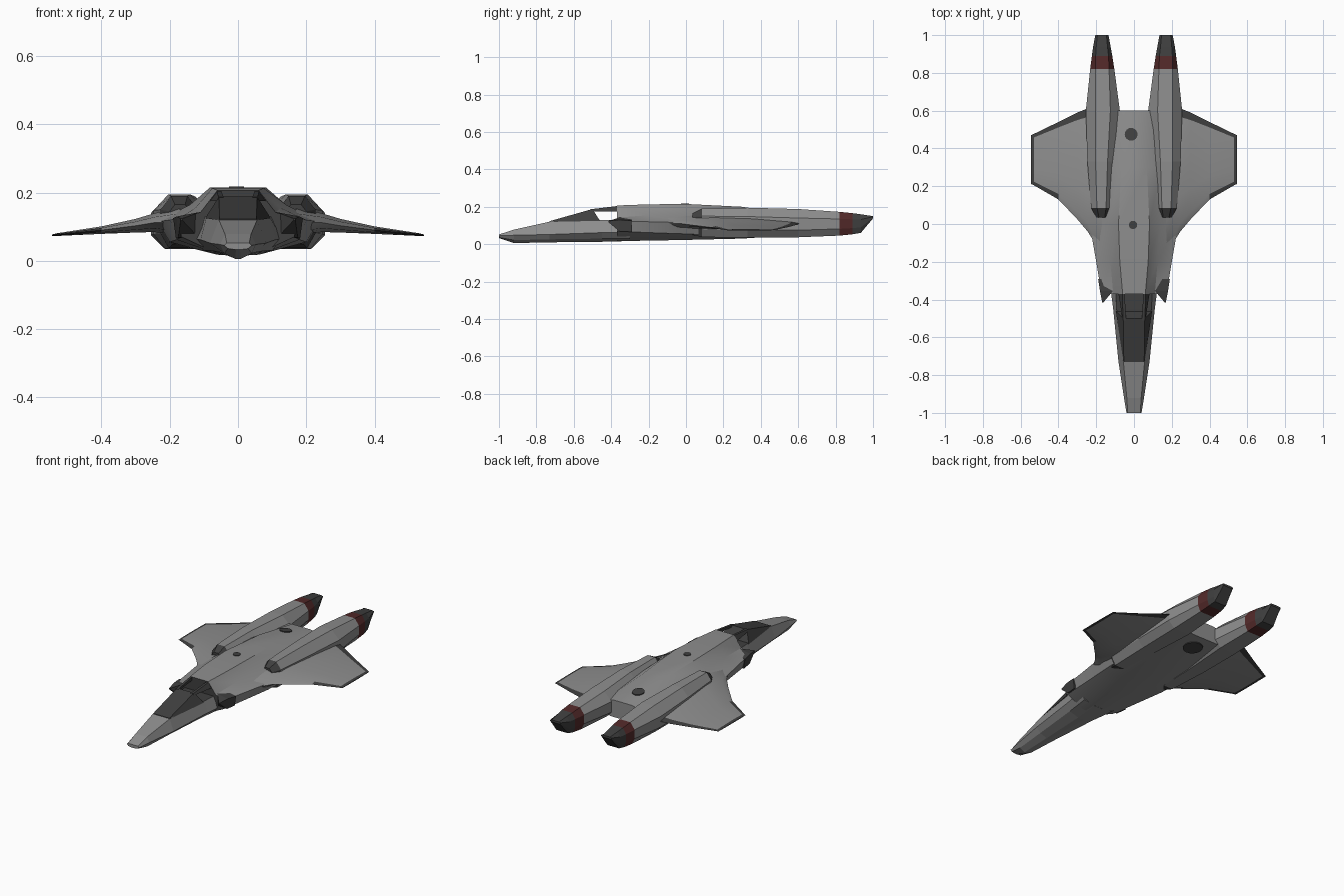
import bpy, bmesh, math
from mathutils import Vector


def material(name, r, g, b):
    m = bpy.data.materials.new(name)
    m.diffuse_color = (r, g, b, 1)
    return m


HULL = material("hull_grey", 0.27, 0.27, 0.27)
DARK = material("dark_grey", 0.05, 0.05, 0.05)
RED = material("dark_red", 0.085, 0.022, 0.022)


def loft(name, rings, rule=lambda c, n: 0, mirror=False, angle=0):
    """Skin a list of equal-length point rings, cap the ends, colour by rule."""
    bm = bmesh.new()
    vs = [[bm.verts.new(p) for p in r] for r in rings]
    n = len(rings[0])
    for a, b in zip(vs, vs[1:]):
        for i in range(n):
            j = (i + 1) % n
            bm.faces.new((a[i], a[j], b[j], b[i]))
    bm.faces.new(vs[0])
    bm.faces.new(vs[-1])
    bmesh.ops.recalc_face_normals(bm, faces=bm.faces)
    for f in bm.faces:
        f.material_index = rule(f.calc_center_median(), f.normal)
    me = bpy.data.meshes.new(name)
    bm.to_mesh(me)
    bm.free()
    for m in (HULL, DARK, RED):
        me.materials.append(m)
    ob = bpy.data.objects.new(name, me)
    bpy.context.collection.objects.link(ob)
    if angle:
        bpy.ops.object.select_all(action='DESELECT')
        ob.select_set(True)
        bpy.context.view_layer.objects.active = ob
        bpy.ops.object.shade_smooth_by_angle(angle=math.radians(angle))
    if mirror:
        ob.modifiers.new("mirror", 'MIRROR')
    return ob


def sym(y, half):
    """Full ring at y from half profile (x, z), top to bottom."""
    return [(x, y, z) for x, z in half] + [(-x, y, z) for x, z in reversed(half)]


def dark(c, n):
    return 1


# Nose and cockpit floor
loft("nose", [
    sym(-1.0, [(0.033, 0.052), (0.04, 0.045), (0.03, 0.036), (0.006, 0.033)]),
    sym(-0.92, [(0.038, 0.078), (0.053, 0.048), (0.04, 0.022), (0.008, 0.006)]),
    sym(-0.73, [(0.056, 0.12), (0.082, 0.052), (0.055, 0.026), (0.01, 0.01)]),
    sym(-0.45, [(0.092, 0.13), (0.11, 0.062), (0.08, 0.03), (0.02, 0.013)]),
    sym(-0.30, [(0.1, 0.13), (0.13, 0.065), (0.1, 0.03), (0.03, 0.017)]),
], lambda c, n: 1 if n.z > 0.8 and c.y > -0.7 else 0)

# Canopy with a raked rear face
loft("canopy", [
    [(-0.056, -0.73, 0.119), (0.056, -0.73, 0.119), (0.054, -0.73, 0.123), (-0.054, -0.73, 0.123)],
    [(-0.096, -0.46, 0.125), (0.096, -0.46, 0.125), (0.056, -0.5, 0.188), (-0.056, -0.5, 0.188)],
], dark)

# Struts joining canopy to the body
loft("canopy_strut", [
    [(0.042, -0.51, 0.176), (0.06, -0.51, 0.176), (0.058, -0.51, 0.187), (0.042, -0.51, 0.187)],
    [(0.05, -0.35, 0.185), (0.085, -0.35, 0.175), (0.062, -0.35, 0.206), (0.05, -0.35, 0.206)],
], dark, mirror=True)

# Main body
loft("body", [
    sym(-0.37, [(0.06, 0.207), (0.11, 0.142), (0.172, 0.125), (0.165, 0.07), (0.05, 0.017)]),
    sym(-0.2, [(0.075, 0.213), (0.125, 0.155), (0.2, 0.12), (0.18, 0.062), (0.065, 0.019)]),
    sym(0.0, [(0.082, 0.215), (0.14, 0.165), (0.235, 0.115), (0.2, 0.055), (0.08, 0.023)]),
    sym(0.3, [(0.068, 0.2), (0.14, 0.155), (0.24, 0.115), (0.21, 0.055), (0.09, 0.03)]),
    sym(0.6, [(0.06, 0.152), (0.12, 0.142), (0.2, 0.115), (0.18, 0.07), (0.08, 0.05)]),
], lambda c, n: 1 if n.y < -0.9 else 0, angle=25)

# Side intakes beside the cockpit
loft("side_intake", [
    [(0.162, -0.415, 0.118), (0.168, -0.415, 0.118), (0.168, -0.415, 0.124), (0.162, -0.415, 0.124)],
    [(0.115, -0.355, 0.068), (0.175, -0.355, 0.068), (0.18, -0.355, 0.13), (0.112, -0.355, 0.143)],
    [(0.11, -0.29, 0.066), (0.182, -0.29, 0.066), (0.19, -0.29, 0.125), (0.11, -0.29, 0.14)],
], dark, mirror=True)

# Wings: airfoil ring at each span station (x, leading y, trailing y, z, thickness)
PROFILE = [(0, 0), (0.07, 0.3), (0.3, 0.5), (0.6, 0.45), (0.93, 0.15), (1, 0),
           (0.93, -0.15), (0.6, -0.45), (0.3, -0.5), (0.07, -0.3)]
SPAN = [(0.17, -0.16, 0.62, 0.112, 0.09), (0.245, -0.04, 0.612, 0.112, 0.055),
        (0.3, 0.025, 0.59, 0.103, 0.04), (0.4, 0.13, 0.54, 0.09, 0.022),
        (0.53, 0.205, 0.477, 0.077, 0.008), (0.545, 0.212, 0.47, 0.075, 0.004)]


def wing_rule(c, n):
    t = (abs(c.x) - 0.245) / 0.3
    trail = 0.612 - 0.142 * t
    lead = 0.13 + (abs(c.x) - 0.4) * 0.57
    if c.x > 0.53 or (c.x > 0.24 and c.y > trail - 0.035):
        return 1
    return 1 if c.x > 0.4 and c.y < lead + 0.025 else 0


loft("wing", [[(x, a + (b - a) * u, z + t * v) for u, v in PROFILE]
              for x, a, b, z, t in SPAN], wing_rule, mirror=True, angle=35)


# Engine nacelles: y, centre x, top/middle half width, top, upper, lower, bottom z
def octagon(y, c, wt, wm, zt, zu, zl, zb):
    half = [(wt, zt), (wm, zu), (wm, zl), (wt * 1.3, zb)]
    return [(c + x, y, z) for x, z in half] + [(c - x, y, z) for x, z in reversed(half)]


def nacelle_rule(c, n):
    if c.y < 0.09 or c.y > 0.89:
        return 1
    return 2 if c.y > 0.82 else 0


loft("engine_nacelle", [
    octagon(0.035, 0.17, 0.015, 0.03, 0.165, 0.145, 0.085, 0.05),
    octagon(0.085, 0.172, 0.024, 0.055, 0.19, 0.15, 0.08, 0.038),
    octagon(0.33, 0.172, 0.032, 0.075, 0.195, 0.148, 0.078, 0.035),
    octagon(0.6, 0.165, 0.04, 0.09, 0.188, 0.14, 0.075, 0.037),
    octagon(0.82, 0.168, 0.036, 0.064, 0.173, 0.135, 0.082, 0.046),
    octagon(0.89, 0.169, 0.034, 0.054, 0.166, 0.133, 0.086, 0.053),
    octagon(0.935, 0.17, 0.03, 0.047, 0.16, 0.132, 0.09, 0.061),
    octagon(1.0, 0.17, 0.024, 0.035, 0.15, 0.147, 0.141, 0.138),
], nacelle_rule, mirror=True)


# Round dark ports on deck and belly
def port(name, x, y, z, r, slope):
    ring = [(math.cos(i * math.tau / 16), math.sin(i * math.tau / 16)) for i in range(16)]
    loft(name, [[(x + r * a, y + r * b, z + slope * r * b + h) for a, b in ring]
                for h in (-0.004, 0.004)], dark)


port("rear_deck_port", -0.015, 0.475, 0.173, 0.034, -0.16)
port("mid_deck_port", -0.005, -0.005, 0.214, 0.022, 0.0)
port("belly_port", 0.0, 0.5, 0.0425, 0.055, 0.067)
